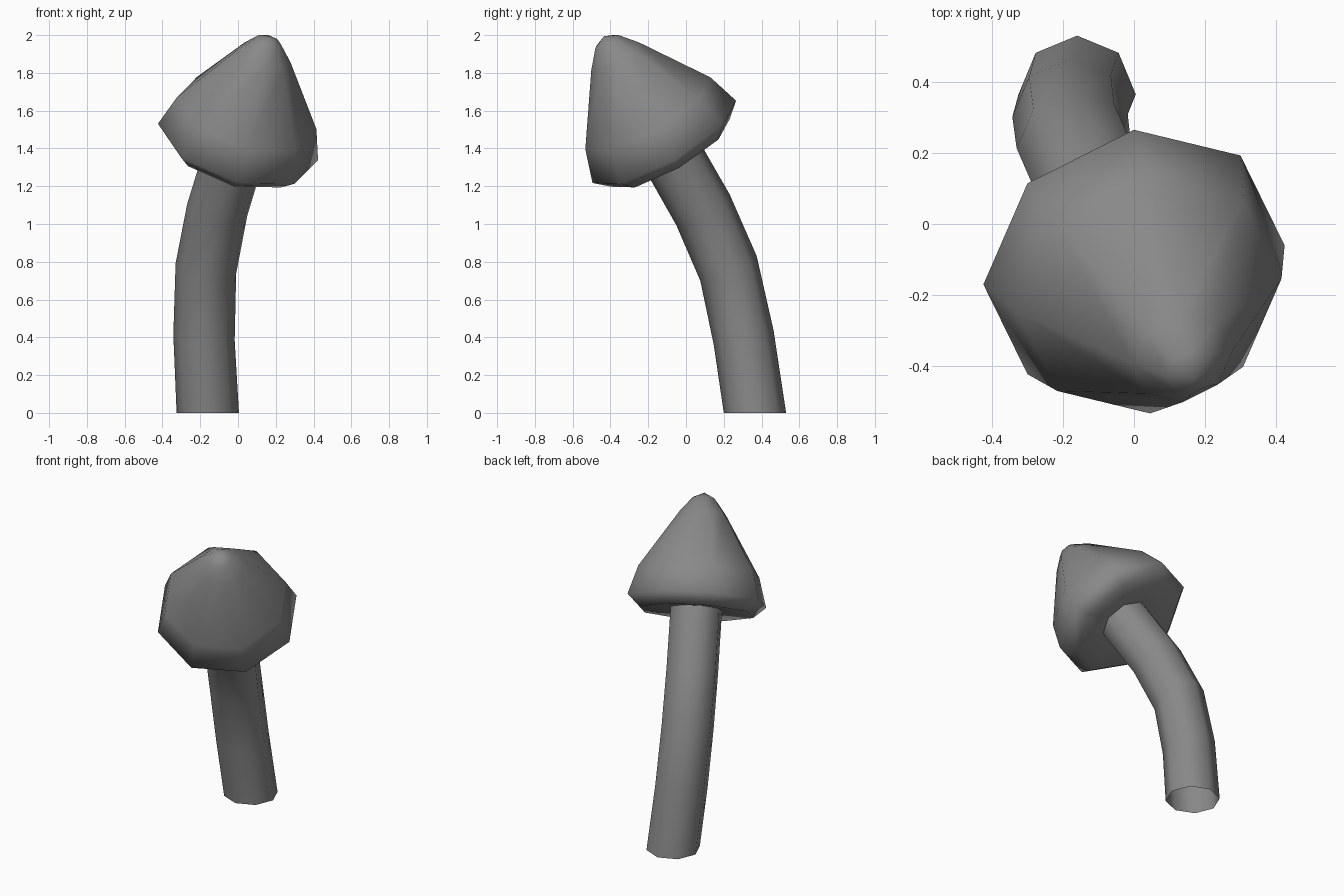
import bpy, bmesh, math
from mathutils import Vector

cube = bpy.data.objects.get("Cube")
if cube:
    bpy.data.objects.remove(cube, do_unlink=True)

grey = bpy.data.materials.new("mid grey")
grey.use_nodes = True
colour = (0.25, 0.25, 0.25, 1)
grey.diffuse_color = colour
grey.node_tree.nodes["Principled BSDF"].inputs["Base Color"].default_value = colour

SIDES = 8


def add_ring(bm, centre, normal, radius):
    """Octagon across the given axis, with one corner pointing along x."""
    n = Vector(normal).normalized()
    v = (Vector((1, 0, 0)) - n * n.x).normalized()
    u = n.cross(v)
    angles = [2 * math.pi * i / SIDES for i in range(SIDES)]
    return [bm.verts.new(Vector(centre) + radius * (v * math.cos(a) + u * math.sin(a)))
            for a in angles]


def bridge(bm, lower, upper):
    for i in range(SIDES):
        j = (i + 1) % SIDES
        bm.faces.new((lower[i], lower[j], upper[j], upper[i]))


def loft(name, rings, start=None, end=None):
    """Skin a list of (centre, normal, radius), with optional pole points."""
    bm = bmesh.new()
    loops = [add_ring(bm, *ring) for ring in rings]
    for lower, upper in zip(loops, loops[1:]):
        bridge(bm, lower, upper)
    for pole, loop in ((start, loops[0]), (end, loops[-1])):
        if pole is not None:
            tip = bm.verts.new(pole)
            for i in range(SIDES):
                bm.faces.new((loop[i], loop[(i + 1) % SIDES], tip))
    bmesh.ops.recalc_face_normals(bm, faces=bm.faces)
    for f in bm.faces:
        f.smooth = True
    mesh = bpy.data.meshes.new(name)
    bm.to_mesh(mesh)
    bm.free()
    mesh.materials.append(grey)
    obj = bpy.data.objects.new(name, mesh)
    bpy.context.collection.objects.link(obj)
    return obj


# Tilted cap: rings given as (height along the axis, radius)
axis = Vector((0.253, -0.481, 0.84)).normalized()
rim_centre = Vector((0, -0.115, 1.435))
cap_profile = [(-0.05, 0.17), (-0.07, 0.36), (0, 0.438),
               (0.18, 0.382), (0.54, 0.146), (0.632, 0.07)]
loft("mushroom_cap",
     [(rim_centre + axis * h, axis, r) for h, r in cap_profile],
     start=rim_centre - axis * 0.04, end=rim_centre + axis * 0.665)

# Bent stem, open at the foot and running up into the cap
stem_rings = [
    ((-0.16, 0.365, 0), (0, 0, 1), 0.165),
    ((-0.18, 0.305, 0.40), (0.09, -0.25, 1), 0.163),
    ((-0.17, 0.225, 0.765), (0.2, -0.44, 1), 0.163),
    ((-0.11, 0.09, 1.075), (0.25, -0.57, 1), 0.163),
    (rim_centre - axis * 0.03, axis, 0.162),
]
loft("mushroom_stem", stem_rings)
